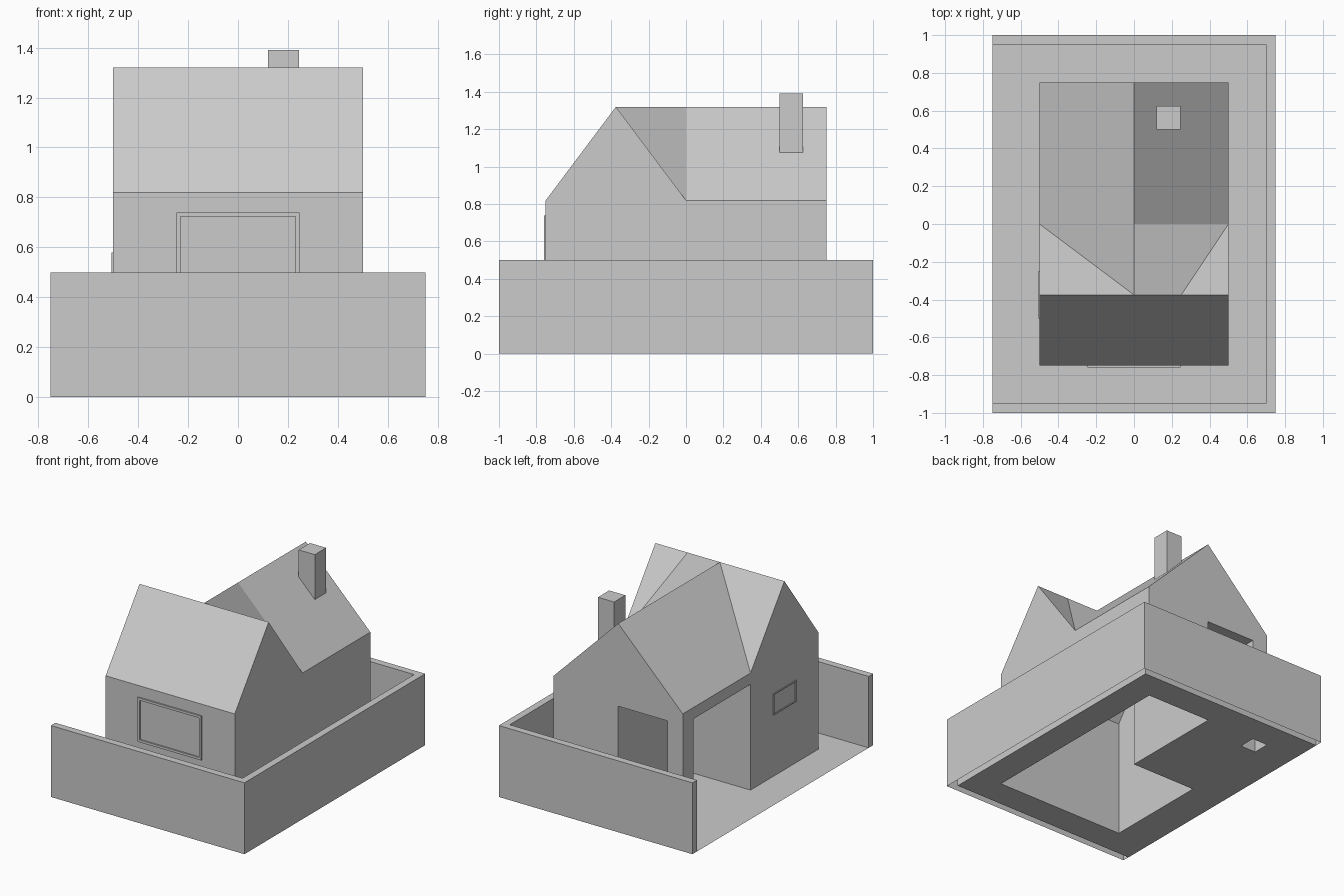
import bpy, bmesh

if "Cube" in bpy.data.objects:
    bpy.data.objects.remove(bpy.data.objects["Cube"])

E, R, C = 0.82, 1.32, 0.74      # eave, ridge and porch ceiling heights


def shell(name, faces):
    """Object made from flat polygons given as corner points."""
    bm = bmesh.new()
    for f in faces:
        bm.faces.new([bm.verts.new(p) for p in f])
    bmesh.ops.remove_doubles(bm, verts=bm.verts, dist=1e-4)
    bmesh.ops.recalc_face_normals(bm, faces=bm.faces)
    me = bpy.data.meshes.new(name)
    bm.to_mesh(me)
    bm.free()
    ob = bpy.data.objects.new(name, me)
    bpy.context.collection.objects.link(ob)
    return ob


def at_x(x, pts):
    return [(x, y, z) for y, z in pts]


def at_y(y, pts):
    return [(x, y, z) for x, z in pts]


def at_z(z, pts):
    return [(x, y, z) for x, y in pts]


def rect(a0, a1, b0, b1):
    return [(a0, b0), (a1, b0), (a1, b1), (a0, b1)]


def skirt(outline, z0, z1):
    """Vertical sides around a closed outline."""
    return [[(*p, z0), (*q, z0), (*q, z1), (*p, z1)]
            for p, q in zip(outline, outline[1:] + outline[:1])]


# Garden wall: open on the left side and underneath
u = [(-.75, -1), (.75, -1), (.75, 1), (-.75, 1),
     (-.75, .95), (.7, .95), (.7, -.95), (-.75, -.95)]
shell("garden_wall", skirt(u, 0, .5) + [at_z(.5, u)])

# Ground: tiles around the L-shaped house floor and the porch post
tiles = [(-.75, .7, -.95, -.75), (-.75, .7, .75, .95), (-.75, -.5, -.75, .75),
         (.5, .7, -.75, .75), (-.5, 0, 0, .63), (-.38, 0, .63, .75)]
ground = shell("ground", [at_z(0, rect(*t)) for t in tiles])
for p in ground.data.polygons:
    if p.normal.z < 0:
        p.flip()

# House walls with porch openings at the back left
shell("house_walls", [
    at_y(-.75, rect(-.5, .5, 0, E)),
    at_x(.5, [(-.75, 0), (.75, 0), (.75, E), (0, E), (-.375, R), (-.75, E)]),
    at_x(-.5, [(-.75, 0), (0, 0), (0, C), (0, E), (-.375, R), (-.75, E)]),
    at_x(-.5, [(.75, 0), (.63, 0), (.63, C), (0, C), (0, E), (.75, E)]),
    at_y(.75, [(.5, 0), (0, 0), (0, C), (-.38, C), (-.38, 0), (-.5, 0),
               (-.5, E), (0, R), (.5, E)]),
    at_x(0, rect(0, .75, 0, C)),
    at_y(0, rect(-.5, 0, 0, C)),
])

# Porch ceiling and the inner sides of the porch post
shell("porch_ceiling", [at_z(C, [(-.5, 0), (0, 0), (0, .75), (-.38, .75),
                                 (-.38, .63), (-.5, .63)])])
shell("porch_post_inner", [at_x(-.38, rect(.63, .75, 0, C)),
                           at_y(.63, rect(-.5, -.38, 0, C))])

# Roof: two crossing gables
shell("roof", [
    [(-.5, -.75, E), (.5, -.75, E), (.5, -.375, R), (-.5, -.375, R)],
    [(-.5, .75, E), (-.5, 0, E), (0, -.375, R), (0, 0, R), (0, .75, R)],
    [(.5, .75, E), (0, .75, R), (0, 0, R), (.5, 0, E)],
    [(.5, 0, E), (0, 0, R), (0, -.375, R), (.25, -.375, R)],
    [(-.5, 0, E), (-.5, -.375, R), (0, -.375, R)],
    [(.5, 0, E), (.25, -.375, R), (.5, -.375, R)],
])

# Chimney: foot follows the roof slope
ring = rect(.12, .245, .5, .625)
sides = [[(x, y, z if z else R - x) for x, y, z in f] for f in skirt(ring, 0, 1.39)]
shell("chimney", sides + [at_z(1.39, ring)])


def frame(name, place, a0, a1, b0, b1, t, back, front):
    """Thin raised frame around a window pane."""
    outer, inner = rect(a0, a1, b0, b1), rect(a0 + t, a1 - t, b0 + t, b1 - t)
    faces = []
    for i in range(4):
        j = (i + 1) % 4
        faces.append(place(front, [outer[i], outer[j], inner[j], inner[i]]))
        for loop in (outer, inner):
            edge = [loop[i], loop[j]]
            faces.append(place(back, edge) + place(front, edge)[::-1])
    shell(name, faces)


frame("front_window_frame", at_y, -.247, .247, .43, .74, .017, -.75, -.76)
frame("side_window_frame", at_x, -.5, -.25, .43, .58, .008, -.5, -.506)
